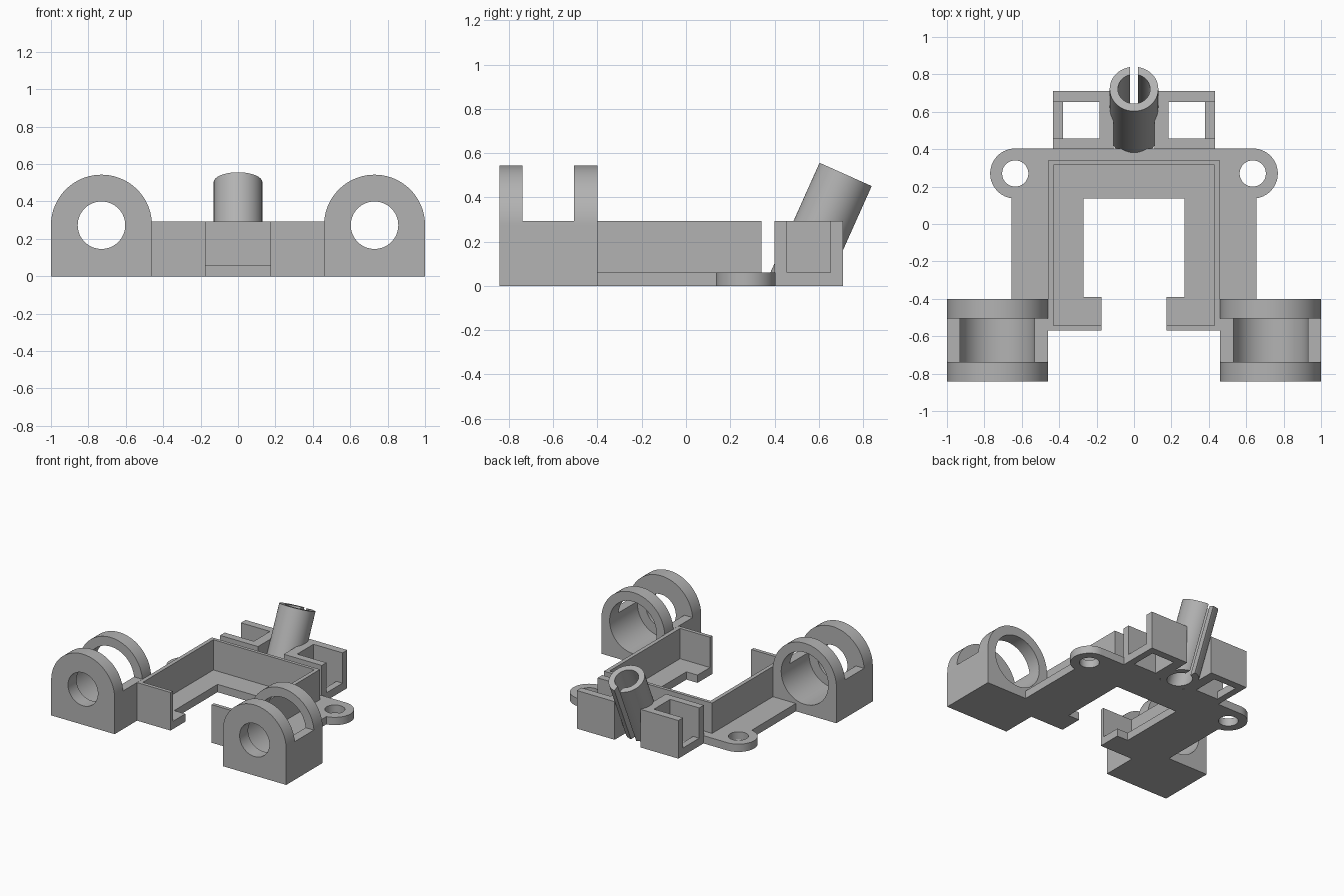
import bpy, bmesh
from math import radians, sin, cos
from mathutils import Matrix, Vector

cube = bpy.data.objects.get("Cube")
if cube:
    bpy.data.objects.remove(cube, do_unlink=True)

grey = bpy.data.materials.new("mid_grey")
grey.use_nodes = True
colour = (0.45, 0.45, 0.45, 1)
grey.diffuse_color = colour
grey.node_tree.nodes["Principled BSDF"].inputs["Base Color"].default_value = colour

TOP, FLOOR = 0.293, 0.06
FACING_FRONT = Matrix.Rotation(radians(90), 4, 'X')


def prism(name, points, low, high, matrix=Matrix()):
    """Extrude a flat outline from low to high along local z."""
    bm = bmesh.new()
    face = bm.faces.new([bm.verts.new((x, y, low)) for x, y in points])
    side = bmesh.ops.extrude_face_region(bm, geom=[face])["geom"]
    moved = [v for v in side if isinstance(v, bmesh.types.BMVert)]
    bmesh.ops.translate(bm, verts=moved, vec=(0, 0, high - low))
    bmesh.ops.recalc_face_normals(bm, faces=bm.faces)
    bm.transform(matrix)
    mesh = bpy.data.meshes.new(name)
    bm.to_mesh(mesh)
    bm.free()
    mesh.materials.append(grey)
    ob = bpy.data.objects.new(name, mesh)
    bpy.context.collection.objects.link(ob)
    return ob


def arc(cx, cy, r, start=0, end=360, steps=64):
    count = steps if end - start == 360 else steps + 1
    angles = [radians(start + (end - start) * i / steps) for i in range(count)]
    return [(cx + r * cos(a), cy + r * sin(a)) for a in angles]


def rect(x0, x1, y0, y1):
    return [(x0, y0), (x1, y0), (x1, y1), (x0, y1)]


def both_sides(half):
    return half + [(-x, y) for x, y in reversed(half)]


def apply(ob, modifier):
    bpy.ops.object.select_all(action='DESELECT')
    bpy.context.view_layer.objects.active = ob
    ob.select_set(True)
    bpy.ops.object.modifier_apply(modifier=modifier.name)


def cut(ob, points, low, high, matrix=Matrix()):
    cutter = prism("cutter", points, low, high, matrix)
    cutter.hide_render = True
    mod = ob.modifiers.new("cut", 'BOOLEAN')
    mod.operation, mod.solver, mod.object = 'DIFFERENCE', 'EXACT', cutter
    apply(ob, mod)
    bpy.data.objects.remove(cutter, do_unlink=True)


def mirror(ob):
    mod = ob.modifiers.new("mirror", 'MIRROR')
    mod.use_mirror_merge = False
    apply(ob, mod)


def smooth(ob):
    bpy.ops.object.select_all(action='DESELECT')
    bpy.context.view_layer.objects.active = ob
    ob.select_set(True)
    bpy.ops.object.shade_smooth_by_angle(angle=radians(30))


# Base plate with open middle and two round screw ears
half = [(0.27, 0.137), (0.27, -0.39), (0.175, -0.39), (0.175, -0.57),
        (0.46, -0.57), (0.46, -0.4), (0.655, -0.4)]
half += arc(0.635, 0.27, 0.134, -81, 90, 32)
base = prism("base_plate", both_sides(half), 0, FLOOR)
for side in (-1, 1):
    cut(base, arc(side * 0.635, 0.27, 0.07), -0.1, 0.2)
smooth(base)

# Thin tray wall around the opening
half = [(0.43, 0.315), (0.43, -0.542), (0.175, -0.542), (0.175, -0.57),
        (0.46, -0.57), (0.46, 0.34)]
prism("tray_wall", both_sides(half), FLOOR, TOP)

# Round-topped clamps with a stepped bore and an open slot between the rings
outline = [(0.46, 0), (1, 0)] + arc(0.73, 0.273, 0.27, 0, 180)
clamp = prism("clamps", outline, 0.4, 0.842, FACING_FRONT)
cut(clamp, rect(0.4, 1.1, TOP, 0.7), 0.505, 0.738, FACING_FRONT)
cut(clamp, arc(0.73, 0.273, 0.2), 0.3, 0.738, FACING_FRONT)
cut(clamp, arc(0.73, 0.273, 0.127), 0.6, 1, FACING_FRONT)
mirror(clamp)
smooth(clamp)

# Square sockets behind the plate, notched on the outer side
socket = prism("rear_sockets", rect(0.11, 0.432, 0.4, 0.71), 0, TOP)
cut(socket, rect(0.185, 0.38, 0.456, 0.653), -0.1, 0.5)
cut(socket, rect(0.3, 0.6, 0.456, 0.653), FLOOR, 0.5)
mirror(socket)

# Leaning split tube, trimmed flat at the ground
lean = Matrix.Translation(Vector((0, 0.497, 0))) @ Matrix.Rotation(radians(-24.1), 4, 'X')
tube = prism("split_tube", arc(0, 0, 0.13), -0.2, 0.551, lean)
cut(tube, arc(0, 0, 0.086), -0.4, 0.8, lean)
cut(tube, rect(-0.022, 0.022, 0, 0.3), -0.4, 0.8, lean)
cut(tube, rect(-1, 1, -1, 2), -1, 0)
smooth(tube)
